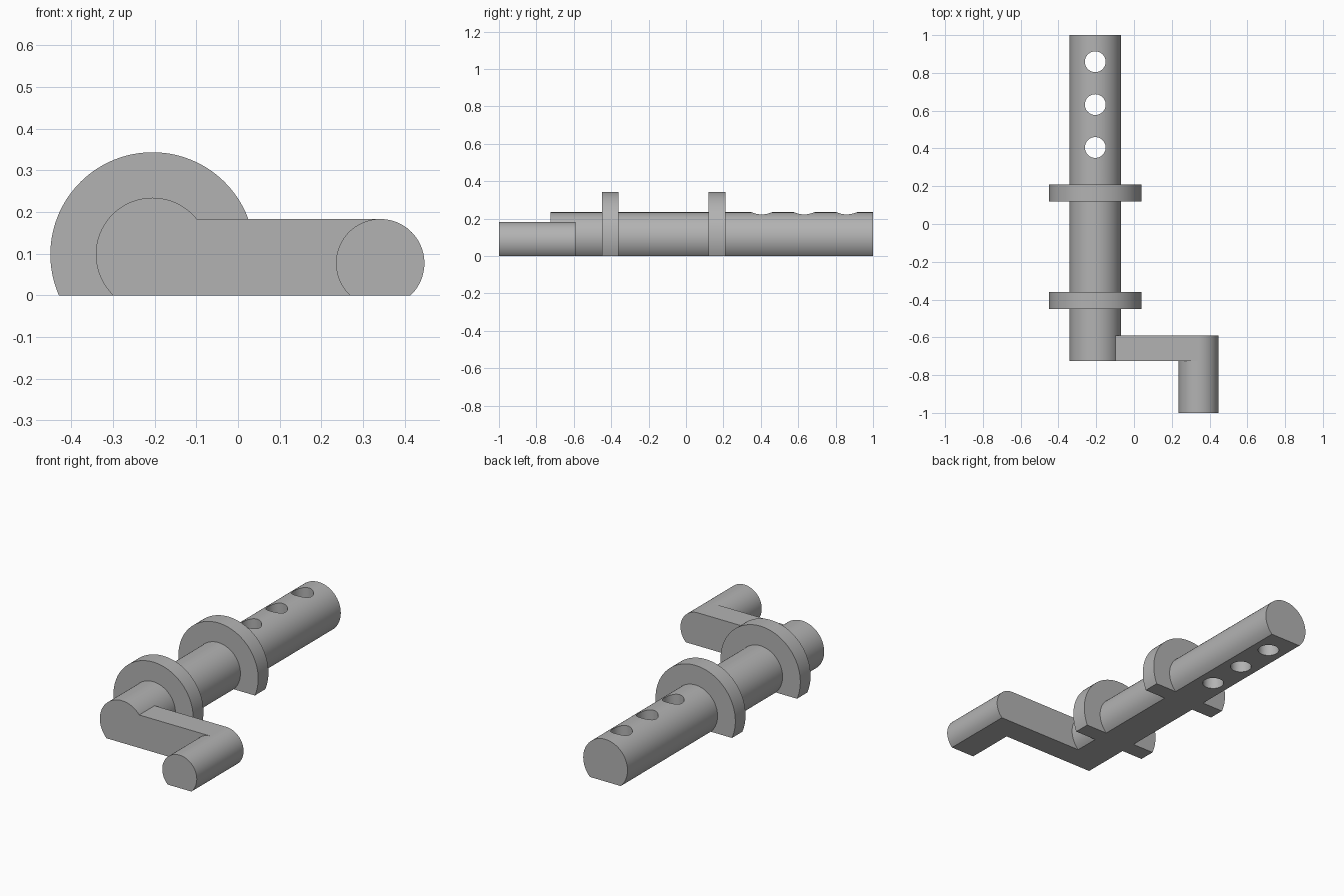
import bpy, bmesh, math

if "Cube" in bpy.data.objects:
    bpy.data.objects.remove(bpy.data.objects["Cube"])

SHAFT_X, SHAFT_Z = -0.205, 0.098
PIN_X, PIN_Z, PIN_R = 0.341, 0.077, 0.106

steel = bpy.data.materials.new("grey steel")
steel.diffuse_color = (0.45, 0.45, 0.45, 1)
steel.use_nodes = True
steel.node_tree.nodes["Principled BSDF"].inputs["Base Color"].default_value = steel.diffuse_color


def extrude(name, points, y0, y1):
    """Solid made from an x/z outline pushed along y."""
    bm = bmesh.new()
    face = bm.faces.new([bm.verts.new((x, y0, z)) for x, z in points])
    new = bmesh.ops.extrude_face_region(bm, geom=[face])["geom"]
    verts = [v for v in new if isinstance(v, bmesh.types.BMVert)]
    bmesh.ops.translate(bm, verts=verts, vec=(0, y1 - y0, 0))
    bmesh.ops.recalc_face_normals(bm, faces=bm.faces)
    mesh = bpy.data.meshes.new(name)
    bm.to_mesh(mesh)
    bm.free()
    mesh.materials.append(steel)
    obj = bpy.data.objects.new(name, mesh)
    bpy.context.collection.objects.link(obj)
    return obj


def flat_round(cx, cz, r, steps=72):
    """Circle outline cut flat at z = 0."""
    a0 = -math.asin(cz / r)
    sweep = math.pi - 2 * a0
    pts = [(cx + r * math.cos(a0 + sweep * i / steps),
            cz + r * math.sin(a0 + sweep * i / steps)) for i in range(steps + 1)]
    pts[0], pts[-1] = (pts[0][0], 0), (pts[-1][0], 0)
    return pts


def combine(target, other, operation):
    mod = target.modifiers.new(other.name, "BOOLEAN")
    mod.operation, mod.solver, mod.object = operation, "EXACT", other
    bpy.context.view_layer.objects.active = target
    bpy.ops.object.modifier_apply(modifier=mod.name)
    bpy.data.objects.remove(other)


# Main shaft with a flat underside
body = extrude("crank_shaft", flat_round(SHAFT_X, SHAFT_Z, 0.136), -0.725, 1.0)

# Two collars
for y in (-0.45, 0.12):
    combine(body, extrude("collar", flat_round(SHAFT_X, SHAFT_Z, 0.245), y, y + 0.09), "UNION")

# Crank arm and handle pin
top = PIN_Z + PIN_R
arm = extrude("crank_arm", [(SHAFT_X, 0), (PIN_X, 0), (PIN_X, top), (SHAFT_X, top)], -0.725, -0.59)
combine(arm, extrude("handle_pin", flat_round(PIN_X, PIN_Z, PIN_R), -1.0, -0.59), "UNION")
combine(body, arm, "UNION")

# Three vertical through holes
for y in (0.405, 0.632, 0.859):
    bpy.ops.mesh.primitive_cylinder_add(vertices=48, radius=0.055, depth=0.6,
                                        location=(SHAFT_X, y, 0.1))
    drill = bpy.context.object
    drill.name = "hole_cutter"
    drill.data.materials.append(steel)
    combine(body, drill, "DIFFERENCE")

bpy.ops.object.select_all(action="DESELECT")
body.select_set(True)
bpy.context.view_layer.objects.active = body
bpy.ops.object.shade_smooth_by_angle(angle=math.radians(30))
